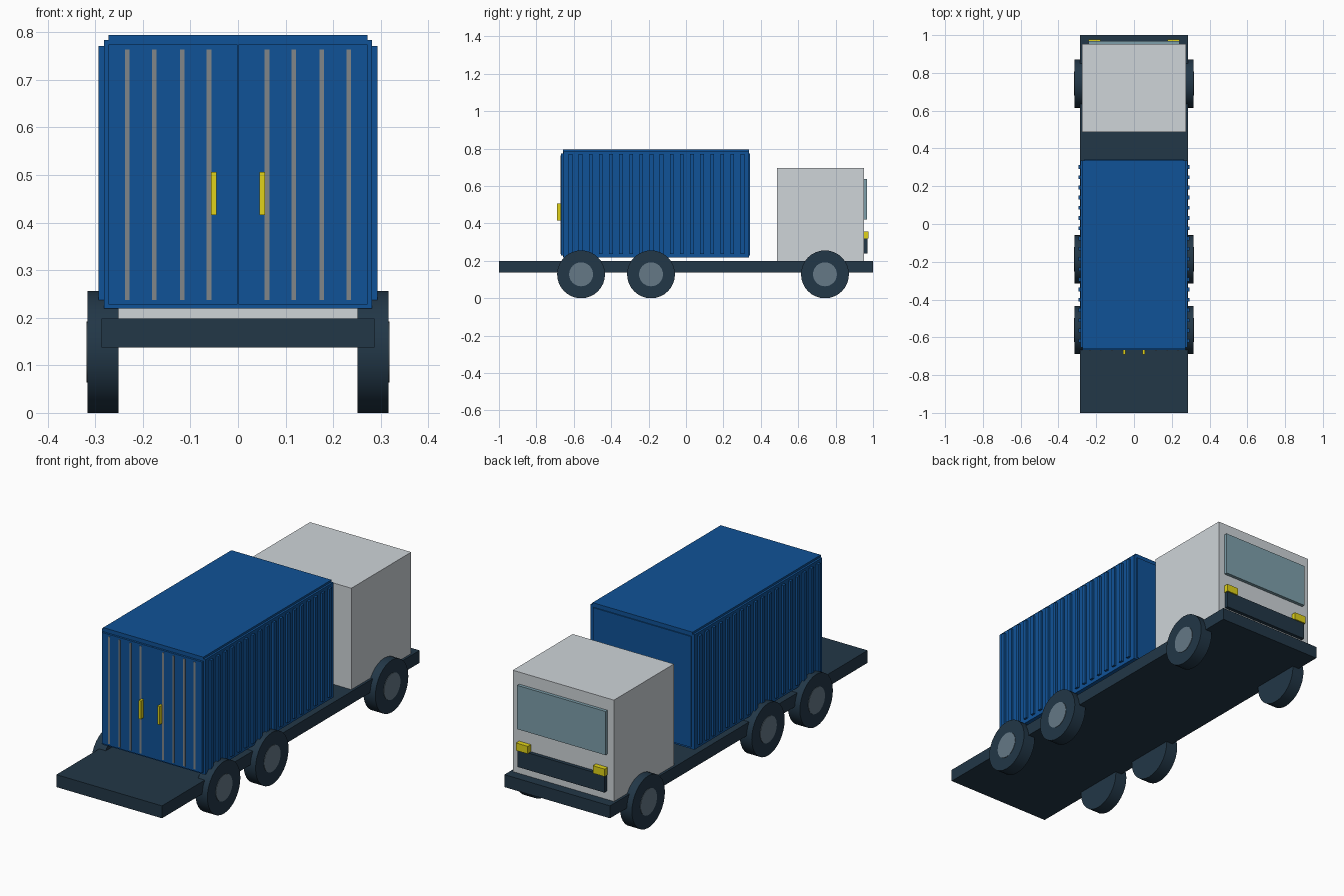
import bpy, math

if "Cube" in bpy.data.objects:
    bpy.data.objects.remove(bpy.data.objects["Cube"])


def material(name, r, g, b):
    m = bpy.data.materials.new(name)
    m.diffuse_color = (r, g, b, 1)
    m.use_nodes = True
    m.node_tree.nodes["Principled BSDF"].inputs["Base Color"].default_value = m.diffuse_color
    return m


BLUE = material("blue", 0.005, 0.085, 0.31)
DARK = material("dark", 0.016, 0.038, 0.063)
HUB = material("hub_grey", 0.13, 0.19, 0.24)
YELLOW = material("yellow", 0.75, 0.65, 0.01)
GLASS = material("glass", 0.21, 0.35, 0.41)
WHITE = material("light_grey", 0.62, 0.66, 0.69)
STRIP = material("strip_grey", 0.22, 0.24, 0.25)


def box(name, x, y, z, mat):
    """Box from (min, max) ranges on each axis."""
    bpy.ops.mesh.primitive_cube_add(size=1, location=[sum(r) / 2 for r in (x, y, z)])
    o = bpy.context.object
    o.name = name
    o.scale = [r[1] - r[0] for r in (x, y, z)]
    bpy.ops.object.transform_apply(location=False, rotation=False, scale=True)
    o.data.materials.append(mat)
    return o


def disc(name, x0, x1, y, z, radius, mat):
    """Cylinder with its axis along x."""
    bpy.ops.mesh.primitive_cylinder_add(vertices=32, radius=radius, depth=abs(x1 - x0),
                                        location=((x0 + x1) / 2, y, z),
                                        rotation=(0, math.pi / 2, 0))
    o = bpy.context.object
    o.name = name
    o.data.materials.append(mat)
    bpy.ops.object.shade_smooth_by_angle(angle=math.radians(30))


def span(side, a, b):
    """x range mirrored to the given side."""
    return tuple(sorted((side * a, side * b)))


# Chassis and cab
box("chassis", (-0.287, 0.287), (-1, 1), (0.137, 0.198), DARK)
box("cab", (-0.275, 0.275), (0.487, 0.952), (0.198, 0.696), WHITE)
box("windscreen", (-0.24, 0.24), (0.94, 0.968), (0.422, 0.637), GLASS)
box("grille", (-0.236, 0.236), (0.94, 0.97), (0.238, 0.322), DARK)

# Container body
box("container_body", (-0.272, 0.272), (-0.658, 0.337), (0.219, 0.794), BLUE)
box("container_end_panel", (-0.266, 0.266), (0.33, 0.342), (0.228, 0.773), BLUE)

for s, side in ((-1, "left"), (1, "right")):
    # Headlights
    box(f"headlight_{side}", span(s, 0.177, 0.241), (0.945, 0.976), (0.32, 0.357), YELLOW)

    # Corrugated container sides
    box(f"side_panel_{side}", span(s, 0.265, 0.282), (-0.655, 0.337), (0.219, 0.784), BLUE)
    for i in range(18):
        y = 0.302 - i * 0.0541
        box(f"side_rib_{side}", span(s, 0.275, 0.293), (y - 0.01, y + 0.01), (0.237, 0.771), BLUE)

    # Rear doors with strips and handles
    box(f"door_{side}", span(s, 0.001, 0.272), (-0.668, -0.65), (0.228, 0.774), BLUE)
    for x in (0.061, 0.117, 0.176, 0.233):
        box(f"door_strip_{side}", span(s, x - 0.005, x + 0.005), (-0.67, -0.66),
            (0.237, 0.764), STRIP)
    box(f"door_handle_{side}", span(s, 0.045, 0.057), (-0.69, -0.665), (0.416, 0.506), YELLOW)

    # Wheels
    for y in (-0.561, -0.187, 0.743):
        disc(f"tyre_{side}", s * 0.251, s * 0.316, y, 0.128, 0.128, DARK)
        disc(f"hub_{side}", s * 0.27, s * 0.318, y, 0.128, 0.064, HUB)
